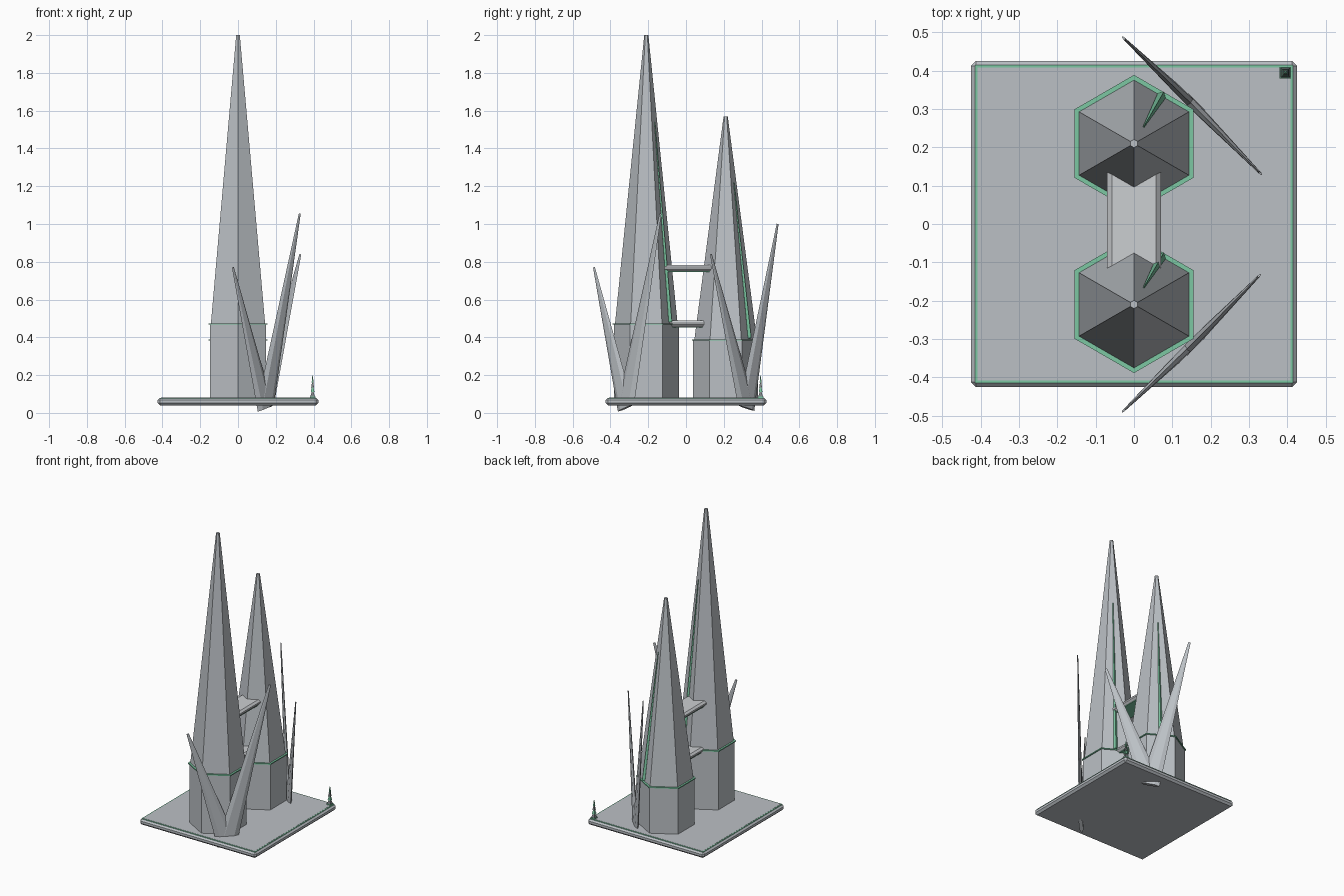
import bpy, math
from mathutils import Vector, Matrix

if "Cube" in bpy.data.objects:
    bpy.data.objects.remove(bpy.data.objects["Cube"])


def mat(name, col):
    m = bpy.data.materials.new(name)
    m.diffuse_color = (*col, 1)
    m.use_nodes = True
    m.node_tree.nodes["Principled BSDF"].inputs["Base Color"].default_value = m.diffuse_color
    return m


GREY = mat("stone grey", (0.50, 0.53, 0.56))
PALE = mat("pale grey", (0.60, 0.62, 0.64))
GREEN = mat("jade green", (0.20, 0.57, 0.36))
DARK = mat("dark grey", (0.20, 0.22, 0.23))


def box(name, lo, hi, m, bevel=0):
    bpy.ops.mesh.primitive_cube_add(size=1)
    o = bpy.context.object
    o.name = name
    lo, hi = Vector(lo), Vector(hi)
    o.data.transform(Matrix.Translation((lo + hi) / 2) @ Matrix.Diagonal((*(hi - lo), 1)))
    o.data.materials.append(m)
    if bevel:
        b = o.modifiers.new("chamfer", "BEVEL")
        b.width, b.segments = bevel, 1
    return o


def prism(name, xy, z0, z1, r0, r1, m, n=6, turn=math.pi / 2):
    bpy.ops.mesh.primitive_cone_add(vertices=n, radius1=r0, radius2=r1, depth=z1 - z0)
    o = bpy.context.object
    o.name = name
    # the primitive's first vertex lies on +y; turn gives its angle from +x
    o.data.transform(Matrix.Translation((*xy, (z0 + z1) / 2)) @ Matrix.Rotation(turn - math.pi / 2, 4, 'Z'))
    o.data.materials.append(m)
    return o


def shard(name, a, b, side, w0, w1, t0, t1, m, n=6):
    """Flattened tapered spike from a to b; side is the wide direction."""
    a, b, side = Vector(a), Vector(b), Vector(side)
    axis = (b - a).normalized()
    wide = (side - axis * side.dot(axis)).normalized()
    thin = axis.cross(wide)
    verts = []
    for p, w, t in ((a, w0, t0), (b, w1, t1)):
        for i in range(n):
            ang = 2 * math.pi * i / n
            verts.append(p + wide * w * math.cos(ang) + thin * t * math.sin(ang))
    faces = [(i, (i + 1) % n, n + (i + 1) % n, n + i) for i in range(n)]
    faces += [tuple(reversed(range(n))), tuple(range(n, 2 * n))]
    me = bpy.data.meshes.new(name)
    me.from_pydata(verts, [], faces)
    me.materials.append(m)
    o = bpy.data.objects.new(name, me)
    bpy.context.collection.objects.link(o)
    return o


# Ground slab with green inlay line
box("base_slab", (-.425, -.425, .04), (.425, .425, .079), GREY, .012)
box("base_inlay", (-.415, -.415, .074), (.415, .415, .080), GREEN)
box("base_top", (-.408, -.408, .076), (.408, .408, .081), GREY)

# Towers: column, green ledge, tapering spire and green face strip
for label, y, ledge, top, strip_top in (("front", -.21, .47, 2.0, 1.54),
                                        ("back", .21, .385, 1.57, 1.22)):
    prism(label + "_column", (0, y), .07, ledge, .172, .172, GREY)
    prism(label + "_ledge", (0, y), ledge - .003, ledge + .004, .179, .179, GREEN)
    prism(label + "_spire", (0, y), ledge, top, .166, .011, GREY)
    out = Vector((.5, .866, 0))

    def on_face(z):
        r = .166 + (.011 - .166) * (z - ledge) / (top - ledge)
        return Vector((0, y, z)) + out * (r * math.cos(math.pi / 6) + .001)
    shard(label + "_strip", on_face(ledge + .01), on_face(strip_top),
          (.866, -.5, 0), .012, .002, .013, .002, GREEN, 4)

# Bridges between towers, green beneath
for label, z in (("lower", .455), ("upper", .75)):
    box(label + "_bridge", (-.07, -.19, z), (.07, .19, z + .034), PALE, .012)
    box(label + "_bridge_underside", (-.058, -.19, z - .004), (.058, .19, z + .002), GREEN)

# Crossed crystal spikes at two corners
for label, s, low, high in (
        ("front", -1, ((.145, -.32, .025), (-.027, -.487, .77)), ((.15, -.315, .065), (.327, -.135, 1.055))),
        ("back", 1, ((.145, .32, .025), (-.027, .485, 1.0)), ((.15, .315, .06), (.33, .132, .84)))):
    for part, (a, b) in (("outer", low), ("inner", high)):
        shard(f"{label}_{part}_spike", a, b, (1, -s, 0), .06, .007, .014, .003, GREY)

# Small tiered marker in the back corner
prism("marker_base", (.395, .395), .079, .087, .021, .021, GREEN, 4, math.pi / 4)
for i in range(4):
    z = .085 + i * .025
    prism(f"marker_tier_{i + 1}", (.395, .395), z, z + .038, .018 - .0036 * i, .002,
          GREEN if i % 2 else DARK, 4, math.pi / 4)
